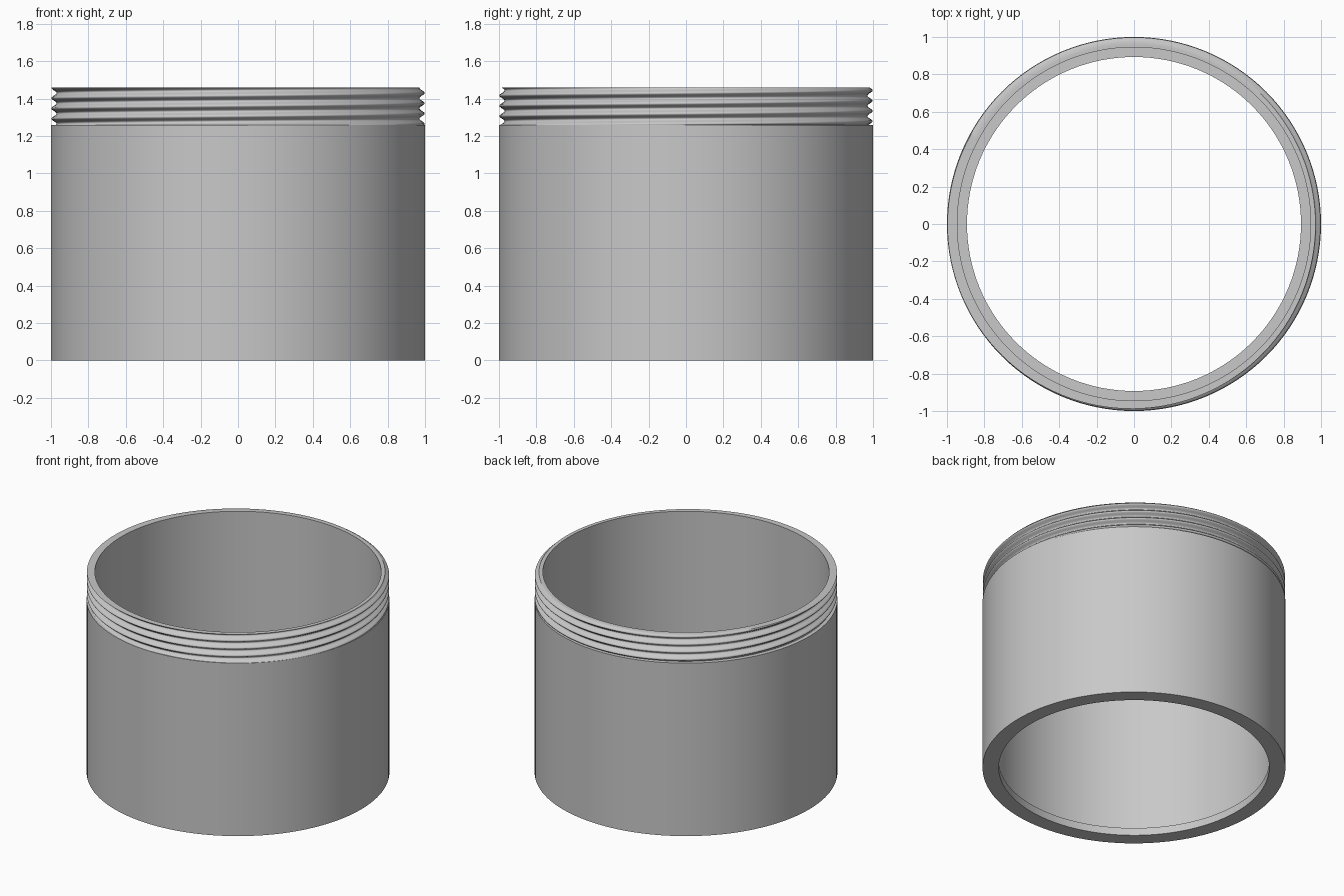
import bpy, bmesh, math

if "Cube" in bpy.data.objects:
    bpy.data.objects.remove(bpy.data.objects["Cube"], do_unlink=True)

SEGMENTS = 128
SHOULDER, TOP = 1.26, 1.46          # neck starts and ends
LIP, BORE, CORE = 0.893, 0.945, 0.96
ROOT, CREST = 0.97, 0.998
PITCH, CREST_Z = 0.055, 1.43        # thread rise per turn, crest height at +x
STEPS = 12                          # rows per thread pitch

gray = bpy.data.materials.new("plain gray")
gray.use_nodes = True
color = (0.58, 0.58, 0.58, 1)
gray.diffuse_color = color
gray.node_tree.nodes["Principled BSDF"].inputs["Base Color"].default_value = color


def sweep(name, column, closed):
    """Skin the (radius, z) columns given for each angle around the z axis."""
    bm = bmesh.new()
    rings = []
    for i in range(SEGMENTS + 1):
        a = math.tau * i / SEGMENTS
        rings.append([bm.verts.new((r * math.cos(a), r * math.sin(a), z))
                      for r, z in column(a)])
    rows = len(rings[0])
    for p, q in zip(rings, rings[1:]):
        for j in range(rows if closed else rows - 1):
            k = (j + 1) % rows
            bm.faces.new((p[j], q[j], q[k], p[k]))
    # Close the seam and collapse rows cut off by the neck ends
    bmesh.ops.remove_doubles(bm, verts=bm.verts, dist=0.00005)
    bmesh.ops.dissolve_degenerate(bm, edges=bm.edges, dist=0.00005)
    bmesh.ops.recalc_face_normals(bm, faces=bm.faces)
    mesh = bpy.data.meshes.new(name)
    bm.to_mesh(mesh)
    bm.free()
    mesh.materials.append(gray)
    obj = bpy.data.objects.new(name, mesh)
    bpy.context.collection.objects.link(obj)
    bpy.ops.object.select_all(action="DESELECT")
    obj.select_set(True)
    bpy.context.view_layer.objects.active = obj
    bpy.ops.object.shade_smooth_by_angle(angle=math.radians(45))


# Thin-walled body with a shoulder, a neck core and an inner lip at the bottom
def body_column(angle):
    return [(LIP, 0), (1, 0), (1, SHOULDER), (CORE, SHOULDER),
            (CORE, TOP), (BORE, TOP), (BORE, 0.055), (LIP, 0.055)]


# Thread: rounded helical rows trimmed flat at the top and bottom of the neck
def thread_radius(angle, z):
    phase = math.tau * (z - CREST_Z) / PITCH - angle
    return (CREST + ROOT) / 2 + (CREST - ROOT) / 2 * math.cos(phase)


def thread_column(angle):
    column = [(CORE, SHOULDER)]
    turns = math.ceil((CREST_Z - SHOULDER) / PITCH) + 1
    for j in range(-turns * STEPS, 2 * STEPS):
        z = CREST_Z + PITCH * (j / STEPS + angle / math.tau)
        z = max(SHOULDER, min(TOP, z))
        column.append((thread_radius(angle, z), z))
    column.append((CORE, TOP))
    return column


sweep("tube_body", body_column, True)
sweep("neck_thread", thread_column, False)
